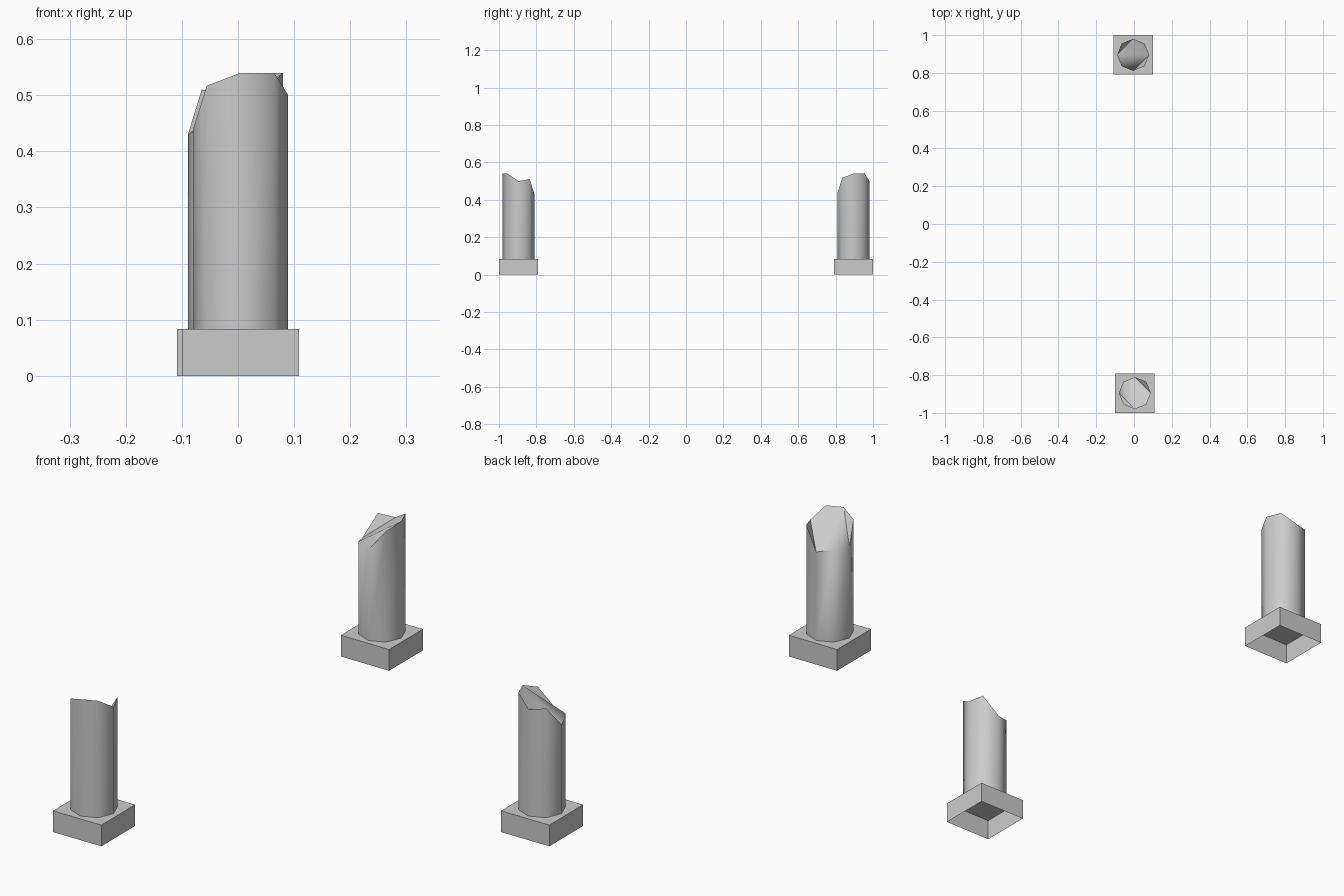
import bpy, bmesh, math

if "Cube" in bpy.data.objects:
    bpy.data.objects.remove(bpy.data.objects["Cube"])

stone = bpy.data.materials.new("grey_stone")
stone.diffuse_color = (0.6, 0.6, 0.6, 1)
stone.use_nodes = True
stone.node_tree.nodes["Principled BSDF"].inputs["Base Color"].default_value = stone.diffuse_color

SIDE, BASE_H, R = 0.209, 0.083, 0.085
# broken-top heights: right, back right, back, back left, left, front left, front, front right
TOPS = [0.50, 0.51, 0.429, 0.444, 0.438, 0.517, 0.54, 0.54]
# facets of the broken top
FACETS = [(0, 1, 2), (6, 7, 0), (6, 0, 2), (6, 2, 3), (6, 3, 4), (6, 4, 5)]


def finish(bm, name, loc, turn):
    me = bpy.data.meshes.new(name)
    bm.to_mesh(me)
    bm.free()
    me.materials.append(stone)
    ob = bpy.data.objects.new(name, me)
    ob.location = loc
    ob.rotation_euler.z = turn
    bpy.context.collection.objects.link(ob)
    return ob


def plinth(name, loc, turn):
    # square block, open underneath
    bm = bmesh.new()
    bmesh.ops.create_cube(bm, size=1)
    for v in bm.verts:
        v.co = (v.co.x * SIDE, v.co.y * SIDE, (v.co.z + 0.5) * BASE_H)
    bm.normal_update()
    under = [f for f in bm.faces if f.normal.z < -0.5]
    bmesh.ops.delete(bm, geom=under, context='FACES_ONLY')
    return finish(bm, name, loc, turn)


def broken_shaft(name, loc, turn):
    # eight-sided shaft with a jagged top
    bm = bmesh.new()
    low, high = [], []
    for i, h in enumerate(TOPS):
        a = i * math.tau / 8
        x, y = R * math.cos(a), R * math.sin(a)
        low.append(bm.verts.new((x, y, BASE_H)))
        high.append(bm.verts.new((x, y, h)))
    for i in range(8):
        j = (i + 1) % 8
        f = bm.faces.new((low[i], low[j], high[j], high[i]))
    for t in FACETS:
        bm.faces.new([high[k] for k in t])
    ob = finish(bm, name, loc, turn)
    bpy.ops.object.select_all(action='DESELECT')
    ob.select_set(True)
    bpy.context.view_layer.objects.active = ob
    bpy.ops.object.shade_smooth_by_angle(angle=math.radians(50))
    return ob


# front pillar, and a back pillar turned a quarter
for label, x, y, turn in (("front", 0.0045, -0.8955, 0), ("back", -0.0045, 0.8955, math.pi / 2)):
    plinth(label + "_plinth", (x, y, 0), turn)
    broken_shaft(label + "_broken_shaft", (x, y, 0), turn)
